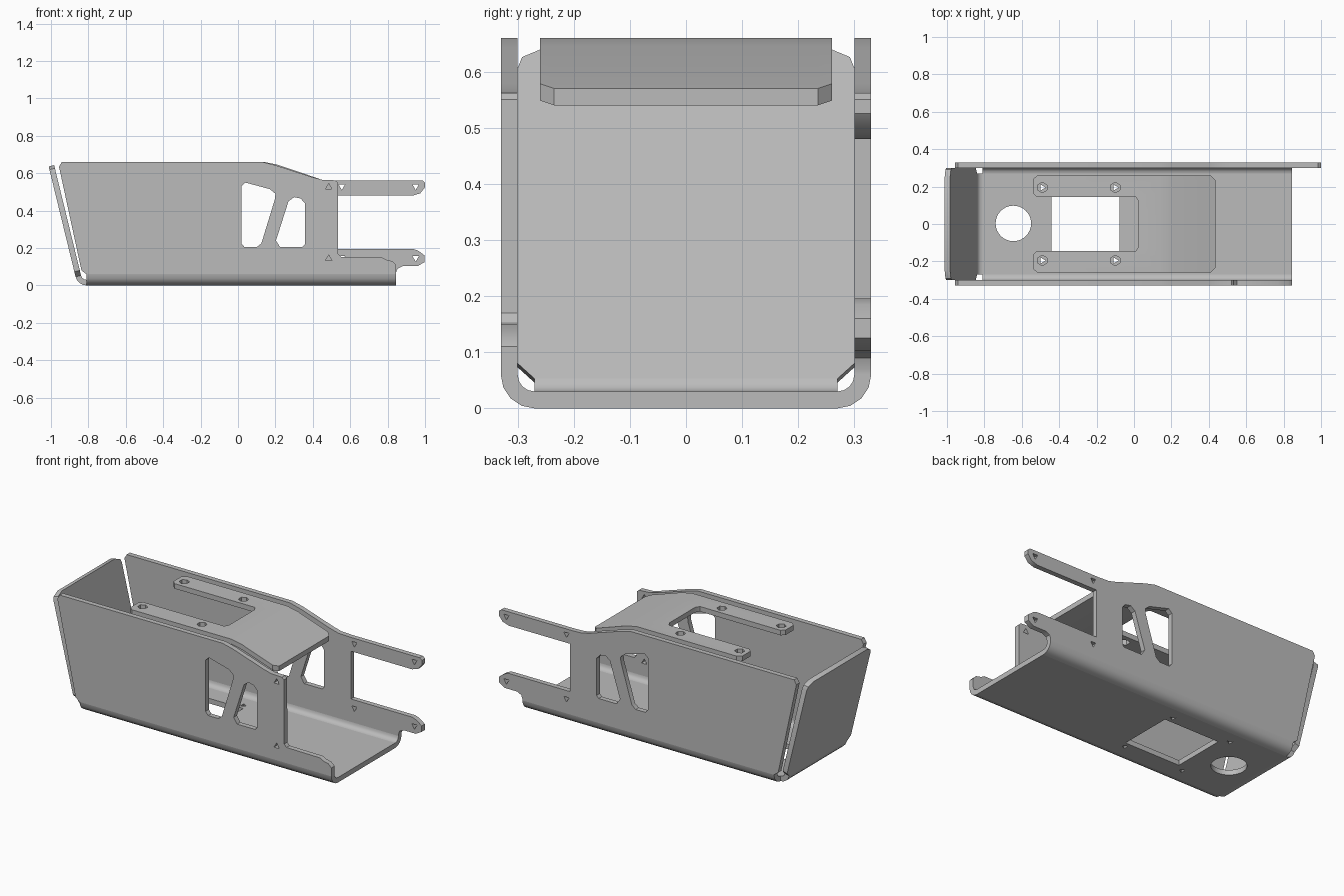
import bpy, bmesh
from math import cos, sin, pi, radians
from mathutils import Matrix, Vector

if "Cube" in bpy.data.objects:
    bpy.data.objects.remove(bpy.data.objects["Cube"], do_unlink=True)

T = 0.03           # sheet thickness
W = 0.33           # outer half width
R = 0.06           # outer bend radius
X0, X1 = -0.81, 0.845   # floor ends

steel = bpy.data.materials.new("grey_steel")
steel.use_nodes = True
steel.diffuse_color = (0.5, 0.5, 0.5, 1)
steel.node_tree.nodes["Principled BSDF"].inputs["Base Color"].default_value = (0.5, 0.5, 0.5, 1)


def frame(origin, u, v):
    """Matrix sending local x to u, local y to v, local z to their normal."""
    u, v = Vector(u).normalized(), Vector(v).normalized()
    m = Matrix((u, v, u.cross(v))).transposed().to_4x4()
    m.translation = origin
    return m


def ring(x, y, r, n, start=0.0):
    return [(x + r * cos(start + 2 * pi * i / n), y + r * sin(start + 2 * pi * i / n)) for i in range(n)]


def arc(x, y, r, a, b, n):
    return [(x + r * cos(radians(a + (b - a) * i / n)), y + r * sin(radians(a + (b - a) * i / n)))
            for i in range(n + 1)]


def sheet(name, outlines, thickness, matrix, cuts=(), drop=None):
    """Filled outline with holes, given thickness, optionally creased along x."""
    curve = bpy.data.curves.new(name, 'CURVE')
    curve.dimensions = '2D'
    curve.fill_mode = 'BOTH'
    curve.extrude = thickness / 2
    for pts in outlines:
        s = curve.splines.new('POLY')
        s.points.add(len(pts) - 1)
        for p, (x, y) in zip(s.points, pts):
            p.co = (x, y, 0, 1)
        s.use_cyclic_u = True
    tmp = bpy.data.objects.new(name + "_outline", curve)
    bpy.context.collection.objects.link(tmp)
    bpy.context.view_layer.update()
    mesh = bpy.data.meshes.new_from_object(tmp.evaluated_get(bpy.context.evaluated_depsgraph_get()))
    bpy.data.objects.remove(tmp, do_unlink=True)
    bpy.data.curves.remove(curve)

    bm = bmesh.new()
    bm.from_mesh(mesh)
    bmesh.ops.remove_doubles(bm, verts=bm.verts, dist=1e-4)
    for x in cuts:
        bmesh.ops.bisect_plane(bm, geom=bm.verts[:] + bm.edges[:] + bm.faces[:],
                               plane_co=(x, 0, 0), plane_no=(1, 0, 0))
    if drop:
        for v in bm.verts:
            v.co.z -= drop(v.co.x)
    bm.transform(matrix)
    bmesh.ops.recalc_face_normals(bm, faces=bm.faces)
    bm.to_mesh(mesh)
    bm.free()
    mesh.name = name
    mesh.materials.clear()
    mesh.materials.append(steel)
    ob = bpy.data.objects.new(name, mesh)
    bpy.context.collection.objects.link(ob)
    bpy.ops.object.select_all(action='DESELECT')
    ob.select_set(True)
    bpy.context.view_layer.objects.active = ob
    bpy.ops.object.shade_smooth_by_angle(angle=radians(35))
    return ob


def upright(y):
    return frame((0, y, 0), (1, 0, 0), (0, 0, 1))


def flat(z):
    return frame((0, 0, z), (1, 0, 0), (0, 1, 0))


# Side plates: shared left and top edge, different right ends
top_edge = [(X0, R), (-0.837, 0.08), (-0.957, 0.635), (-0.942, 0.66), (0.13, 0.66),
            (0.2, 0.643), (0.4, 0.578), (0.45, 0.565), (0.52, 0.562)]
front_end = [(0.533, 0.55), (0.535, 0.17), (0.55, 0.153), (0.77, 0.15), (0.79, 0.138),
             (0.825, 0.13), (X1, 0.11), (X1, R)]
prong_end = [(0.985, 0.562), (1.0, 0.55), (1.0, 0.525), (0.975, 0.493), (0.935, 0.48),
             (0.533, 0.48), (0.533, 0.196), (0.935, 0.196), (0.965, 0.185), (0.998, 0.16),
             (0.998, 0.125), (0.96, 0.103), (0.88, 0.103), (0.853, 0.09), (X1, 0.07), (X1, R)]
windows = [
    [(0.018, 0.53), (0.04, 0.55), (0.17, 0.515), (0.2, 0.49), (0.197, 0.46), (0.125, 0.225),
     (0.1, 0.205), (0.035, 0.205), (0.018, 0.225)],
    [(0.27, 0.45), (0.3, 0.472), (0.335, 0.465), (0.357, 0.44), (0.357, 0.22), (0.343, 0.205),
     (0.225, 0.205), (0.203, 0.24)],
]
front_holes = [ring(0.485, z, 0.02, 3, pi / 2) for z in (0.525, 0.143)]
back_holes = [ring(x, z, 0.02, 3, -pi / 2) for x in (0.555, 0.95) for z in (0.53, 0.147)]
sheet("front_side_plate", [top_edge + front_end] + windows + front_holes, T, upright(-W + T / 2))
sheet("back_side_plate", [top_edge + prong_end] + windows + back_holes, T, upright(W - T / 2))

# Floor with round hole, square opening and screw holes
half = W - R
screws = [(x, y) for x in (-0.49, -0.1) for y in (-0.195, 0.195)]
floor = [(X0, -half), (X1, -half), (X1, half), (X0, half)]
opening = [(-0.44, -0.16), (-0.077, -0.16), (-0.077, 0.16), (-0.44, 0.16)]
sheet("floor", [floor, opening, ring(-0.645, 0.003, 0.095, 32)]
      + [ring(x, y, 0.018, 3) for x, y in screws], T, flat(T / 2))

# Rounded bends joining floor and sides
for name, s in (("front_bend", -1), ("back_bend", 1)):
    section = arc(half, R, R, -90, 0, 4) + arc(half, R, R - T, 0, -90, 4)
    sheet(name, [[(s * y, z) for y, z in section]], X1 - X0,
          frame(((X0 + X1) / 2, 0, 0), (0, 1, 0), (0, 0, 1)))

# Leaning end plate and its bend
lean = 13.7
sheet("end_bend", [arc(X0, R, R, -90, -180 + lean, 4) + arc(X0, R, R - T, -180 + lean, -90, 4)],
      2 * half, upright(0))
mid = R - T / 2
base = (X0 - mid * cos(radians(lean)), 0, R - mid * sin(radians(lean)))
right_half = [(0.27, 0), (0.3, 0.028), (0.3, 0.57), (0.292, 0.59), (0.25, 0.608)]
end_outline = right_half + [(-y, z) for y, z in reversed(right_half)]
sheet("end_plate", [end_outline], T,
      frame(base, (0, 1, 0), (-sin(radians(lean)), 0, cos(radians(lean)))))

# Forked top cover, creased down towards the open end
half_cover = [(0.025, 0.12), (0.01, 0.145), (-0.52, 0.145), (-0.54, 0.165), (-0.54, 0.24),
              (-0.515, 0.26), (0.41, 0.26), (0.435, 0.235)]
cover = half_cover + [(x, -y) for x, y in reversed(half_cover)]


def crease(x):
    if x < 0.14:
        return 0
    return (x - 0.14) * 0.2 if x < 0.21 else 0.014 + (x - 0.21) * 0.338


sheet("top_cover", [cover] + [ring(x, y, 0.028, 6, pi / 6) for x, y in screws], T,
      flat(0.66 - T / 2), cuts=(0.14, 0.21), drop=crease)
